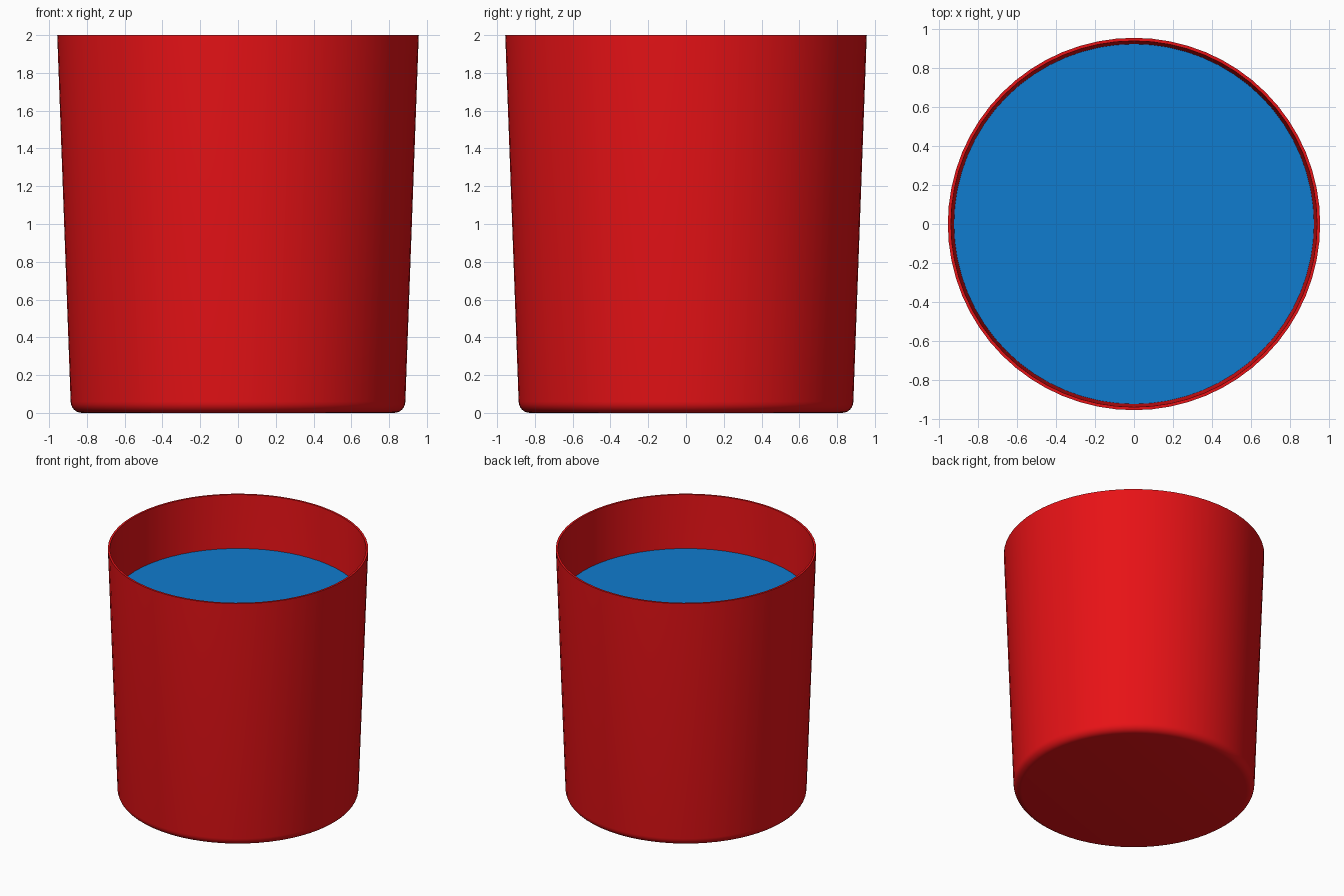
import bpy, bmesh, math

if "Cube" in bpy.data.objects:
    bpy.data.objects.remove(bpy.data.objects["Cube"])

SIDES = 64
R_TOP, R_LOW, HEIGHT, WALL, FILLET = 0.957, 0.886, 2.0, 0.016, 0.06
WATER_Z = 1.57


def lathe(name, profile, color):
    """Spin an (r, z) profile around z; points with r = 0 become poles."""
    bm = bmesh.new()
    verts = [bm.verts.new((r, 0, z)) for r, z in profile]
    edges = [bm.edges.new(pair) for pair in zip(verts, verts[1:])]
    bmesh.ops.spin(bm, geom=verts + edges, cent=(0, 0, 0), axis=(0, 0, 1),
                   angle=math.tau, steps=SIDES, use_duplicate=False)
    bmesh.ops.remove_doubles(bm, verts=bm.verts, dist=1e-5)
    bmesh.ops.recalc_face_normals(bm, faces=bm.faces)
    mesh = bpy.data.meshes.new(name)
    bm.to_mesh(mesh)
    bm.free()
    obj = bpy.data.objects.new(name, mesh)
    bpy.context.collection.objects.link(obj)
    mat = bpy.data.materials.new(name + "_color")
    mat.diffuse_color = color
    mat.use_nodes = True
    mat.node_tree.nodes["Principled BSDF"].inputs["Base Color"].default_value = mat.diffuse_color
    mesh.materials.append(mat)
    bpy.ops.object.select_all(action='DESELECT')
    obj.select_set(True)
    bpy.context.view_layer.objects.active = obj
    bpy.ops.object.shade_smooth_by_angle(angle=math.radians(35))
    return obj


def rounded_corner(radius, z, fillet, steps=6):
    """Quarter arc from the floor up to the wall."""
    return [(radius - fillet + fillet * math.sin(a), z + fillet - fillet * math.cos(a))
            for a in (math.pi / 2 * i / steps for i in range(steps + 1))]


# Tapered cup: outside up, over the rim, inside back down to the floor
outer = [(0, 0)] + rounded_corner(R_LOW, 0, FILLET) + [(R_TOP, HEIGHT)]
inner = [(0, WALL)] + rounded_corner(R_LOW - WALL, WALL, FILLET - WALL) + [(R_TOP - WALL, HEIGHT)]
lathe("cup", outer + inner[::-1], (0.8, 0.006, 0.008, 1))

# Water surface touching the inner wall
t = (WATER_Z - FILLET) / (HEIGHT - FILLET)
water_r = R_LOW + (R_TOP - R_LOW) * t - WALL
water = lathe("water", [(0, WATER_Z), (water_r, WATER_Z)], (0.005, 0.2, 0.62, 1))
if water.data.polygons[0].normal.z < 0:
    water.data.flip_normals()
